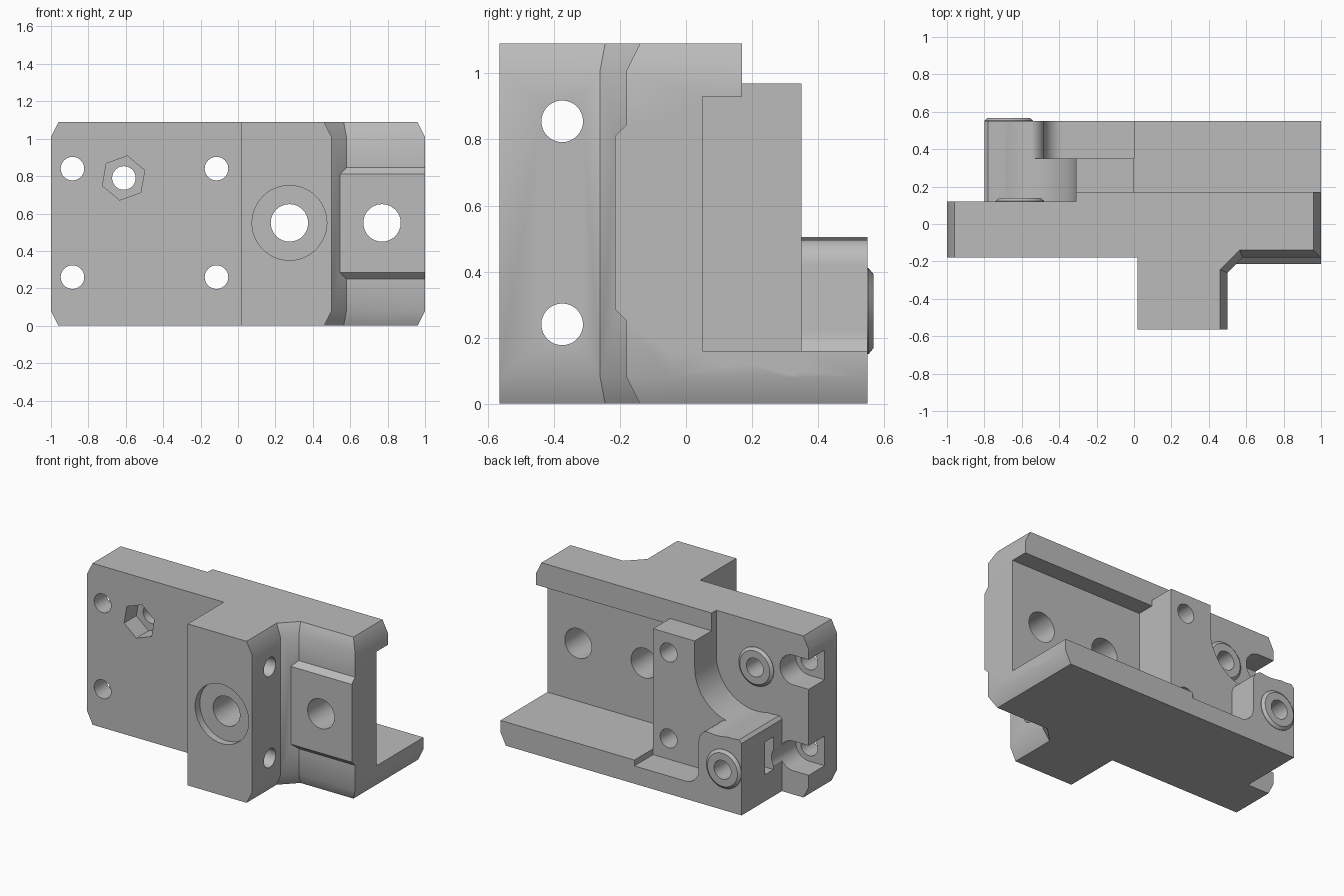
import bpy, bmesh
from math import cos, sin, radians, pi
from mathutils import Matrix

if "Cube" in bpy.data.objects:
    bpy.data.objects.remove(bpy.data.objects["Cube"], do_unlink=True)

grey = bpy.data.materials.new("plain grey")
grey.use_nodes = True
grey.diffuse_color = (0.5, 0.5, 0.5, 1)
grey.node_tree.nodes["Principled BSDF"].inputs["Base Color"].default_value = (0.5, 0.5, 0.5, 1)


def make(name, bm):
    bmesh.ops.recalc_face_normals(bm, faces=bm.faces)
    mesh = bpy.data.meshes.new(name)
    bm.to_mesh(mesh)
    bm.free()
    mesh.materials.append(grey)
    ob = bpy.data.objects.new(name, mesh)
    bpy.context.collection.objects.link(ob)
    return ob


def loft(name, rings):
    """Closed solid through rings of 3D points."""
    bm = bmesh.new()
    rows = [[bm.verts.new(p) for p in ring] for ring in rings]
    n = len(rows[0])
    for a, b in zip(rows, rows[1:]):
        for i in range(n):
            j = (i + 1) % n
            bm.faces.new((a[i], a[j], b[j], b[i]))
    bm.faces.new(rows[0])
    bm.faces.new(rows[-1])
    return make(name, bm)


def prism_y(name, pts, y0, y1):
    return loft(name, [[(x, y, z) for x, z in pts] for y in (y0, y1)])


def prism_x(name, pts, x0, x1):
    return loft(name, [[(x, y, z) for y, z in pts] for x in (x0, x1)])


def box(name, x, y, z):
    return prism_y(name, [(x[0], z[0]), (x[1], z[0]), (x[1], z[1]), (x[0], z[1])], *y)


def circle(x, z, r, a0=0, a1=360, n=48):
    """Points on an arc in the xz plane, end point left out."""
    angles = [radians(a0 + (a1 - a0) * i / n) for i in range(n)]
    return [(x + r * cos(a), z + r * sin(a)) for a in angles]


def boolean(body, other, operation):
    mod = body.modifiers.new("cut", 'BOOLEAN')
    mod.operation, mod.solver, mod.object = operation, 'EXACT', other
    bpy.context.view_layer.objects.active = body
    bpy.ops.object.modifier_apply(modifier=mod.name)
    bpy.data.objects.remove(other, do_unlink=True)


def add(other):
    boolean(body, other, 'UNION')


def cut(other):
    boolean(body, other, 'DIFFERENCE')


def bore(x, z, r, y0, y1):
    cut(prism_y("bore", circle(x, z, r), y0, y1))


# Plate and front block with chamfered top and bottom ends
TOP = 1.09
wide = [(-1, .12), (-1, -.18), (.02, -.18), (.02, -.565), (.5, -.565), (.5, -.26),
        (.58, -.18), (1, -.18), (1, .17), (-.31, .17), (-.31, .12)]
slim = [(-.96, .12), (-.96, -.18), (.02, -.18), (.02, -.565), (.46, -.565), (.46, -.245),
        (.565, -.14), (.96, -.14), (.96, .17), (-.31, .17), (-.31, .12)]
levels = [(slim, 0), (wide, .08), (wide, TOP - .08), (slim, TOP)]
body = loft("bracket_body", [[(x, y, z) for x, y in pts] for pts, z in levels])

# Channel between the lips
cut(box("channel", (-.1, 1.2), (.05, .4), (.16, .93)))

# Raised front pad
add(prism_x("front_pad", [(-.1, .25), (-.18, .25), (-.215, .285), (-.215, .81),
                          (-.18, .845), (-.1, .845)], .54, 1))

# Bottom lip
add(prism_y("bottom_lip", [(-.05, 0), (.96, 0), (1, .08), (1, .16), (-.05, .16)], -.05, .35))
add(prism_y("bottom_lip_edge", [(0, 0), (.96, 0), (1, .08), (1, .16), (0, .16)], .3, .55))

# Middle block hollowed by a round seat
seat = (-.61, .79, .3)
shoulder = [(-.73, .5), (-.78, .505), (-.8, .485)]
add(prism_y("middle_block", [(-.8, 0), (0, 0), (0, .97), (-.31, .97)]
            + circle(*seat, 0, -110, 24) + shoulder, -.1, .35))

# Rear boss with a fillet running into the lip
add(prism_y("rear_boss", [(-.8, 0), (.01, 0), (.01, .12)]
            + circle(-.38, .22, .1, 270, 180, 10) + [(-.48, .22)]
            + circle(-.56, .42, .08, 0, 80, 8)
            + circle(*seat, -78, -110, 8) + shoulder, .3, .55))

# Raised collars with bevelled rims
for x, z, y in ((-.61, .79, .12), (-.67, .28, .55)):
    collar = [(.13, y - .05), (.13, y + .003), (.112, y + .018)]
    add(loft("collar", [[(px, yy, pz) for px, pz in circle(x, z, r)] for r, yy in collar]))
cut(box("boss_side_trim", (-.9, -.8), (.2, .7), (.05, .6)))

# Screw holes through the plate
for z in (.26, .84):
    for x in (-.885, -.115):
        bore(x, z, .063, -.3, .6)
    # Open slots around the outer holes
    cut(prism_y("slot", circle(-.885, z, .1, 90, -90, 24)
                + [(-.885, z - .1), (-1.1, z - .1), (-1.1, z + .1)], -.05, .3))
bore(-.61, .79, .063, -.3, .3)
bore(-.67, .28, .063, .05, .7)

# Nut pockets
cut(prism_y("hex_pocket", circle(-.612, .79, .12, 80, 440, 6), -.3, -.05))
cut(box("nut_slot", (-.9, -.57), (.21, .3), (.18, .4)))

# Large bores and counterbore
for x in (.275, .77):
    bore(x, .55, .1, -.8, .3)
bore(.275, .55, .2, -.7, -.515)

# Cross holes through the front block
for z in (.24, .855):
    cut(prism_x("cross_hole", circle(-.375, z, .063), -.2, .8))

# Smooth round walls, keep corners sharp
bpy.ops.object.select_all(action='DESELECT')
body.select_set(True)
bpy.context.view_layer.objects.active = body
bpy.ops.object.shade_smooth_by_angle(angle=radians(28))
